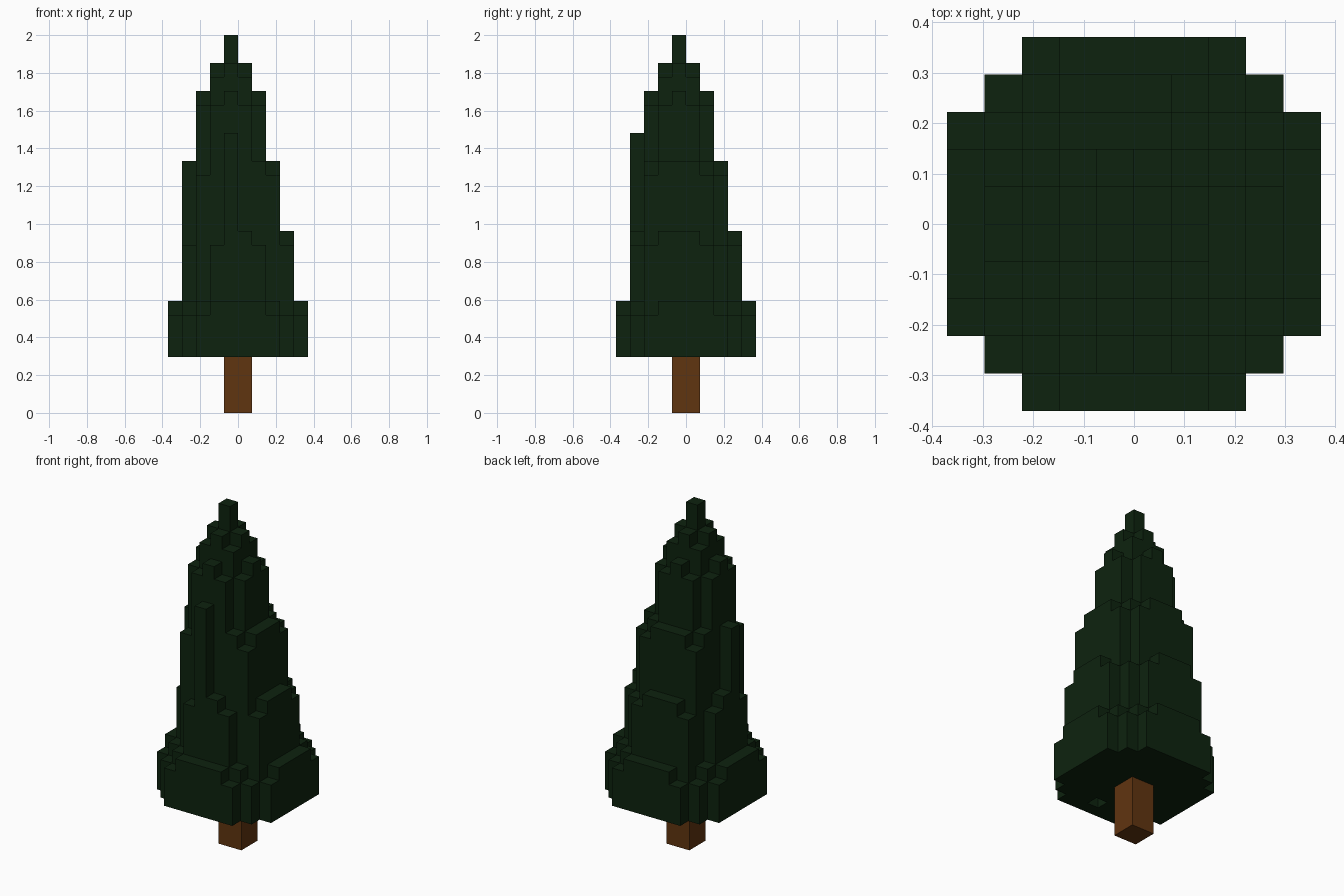
import bpy, bmesh

cube = bpy.data.objects.get("Cube")
if cube:
    bpy.data.objects.remove(cube, do_unlink=True)

V = 2 / 27          # edge of one block
BASE = 4            # foliage starts four blocks up


def material(name, rgb):
    m = bpy.data.materials.new(name)
    m.use_nodes = True
    m.diffuse_color = (*rgb, 1)
    bsdf = m.node_tree.nodes["Principled BSDF"]
    bsdf.inputs["Base Color"].default_value = (*rgb, 1)
    bsdf.inputs["Roughness"].default_value = 0.9
    return m


def add_object(name, bm, mat):
    bmesh.ops.remove_doubles(bm, verts=bm.verts, dist=1e-5)
    mesh = bpy.data.meshes.new(name)
    bm.to_mesh(mesh)
    bm.free()
    mesh.materials.append(mat)
    obj = bpy.data.objects.new(name, mesh)
    bpy.context.collection.objects.link(obj)
    return obj


# Ring heights: ring radius -> height by distance along the ring from its middle
CROWN = {0: [27], 1: [25, 24], 2: [23, 22, 18]}     # whole rings about the tip
SHELVES = {3: [18, 18, 17, 12], 4: [13, 13, 12]}    # back and left sides only
SKIRT = {3.5: [8, 8, 8, 7], 4.5: [8, 8, 7]}         # whole rings about the axis
RIBS = {(-3, 0): 18, (0, -3): 20}                   # single tall front/side ribs


def ring_height(rings, radius, along):
    steps = rings.get(radius, [])
    return steps[int(along)] if int(along) < len(steps) else 0


def top(i, j):
    """Height in blocks of the foliage column with lower corner (i, j)."""
    dx, dy = i + 1, j + 1                     # the tip sits half a block off axis
    far, near = sorted((abs(dx), abs(dy)), reverse=True)
    u, w = sorted((abs(i + 0.5), abs(j + 0.5)), reverse=True)
    h = max(ring_height(SKIRT, u, w), RIBS.get((dx, dy), 0))
    if u == 3.5 and w < 2:                    # second shelf on the near sides
        h = max(h, 13 if w < 1 else 12)
    if max(dx, dy) == far and min(dx, dy) > -3:
        h = max(h, ring_height(SHELVES, far, near))
    if (dx, dy) == (-2, -2):
        return 17
    return max(h, ring_height(CROWN, far, near))


def bottom(i, j):
    return BASE + 1 if (i, j) == (0, -4) else BASE   # small recess underneath


# Foliage: one closed shell around stepped columns
bm = bmesh.new()


def quad(*pts):
    bm.faces.new([bm.verts.new((x * V, y * V, z * V)) for x, y, z in pts])


cells = [(i, j) for i in range(-5, 5) for j in range(-5, 5) if top(i, j)]
for i, j in cells:
    h, b = top(i, j), bottom(i, j)
    corners = [(i, j), (i + 1, j), (i + 1, j + 1), (i, j + 1)]
    quad(*[(x, y, h) for x, y in corners])
    quad(*[(x, y, b) for x, y in reversed(corners)])
    # Walls, only where the neighbouring column does not cover them
    for k, (nx, ny) in enumerate([(0, -1), (1, 0), (0, 1), (-1, 0)]):
        n = (i + nx, j + ny)
        p, q = corners[k], corners[(k + 1) % 4]
        spans = [(b, h)]
        if n in cells:
            spans = [(b, bottom(*n)), (max(b, top(*n)), h)]
        for lo, hi in spans:
            if hi > lo:
                quad((*p, lo), (*q, lo), (*q, hi), (*p, hi))
add_object("foliage", bm, material("dark pine green", (0.004, 0.0165, 0.0045)))

# Trunk: two by two blocks
bm = bmesh.new()
bmesh.ops.create_cube(bm, size=1)
for v in bm.verts:
    v.co = (v.co.x * 2 * V, v.co.y * 2 * V, (v.co.z + 0.5) * BASE * V)
add_object("trunk", bm, material("bark brown", (0.118, 0.035, 0.0052)))
